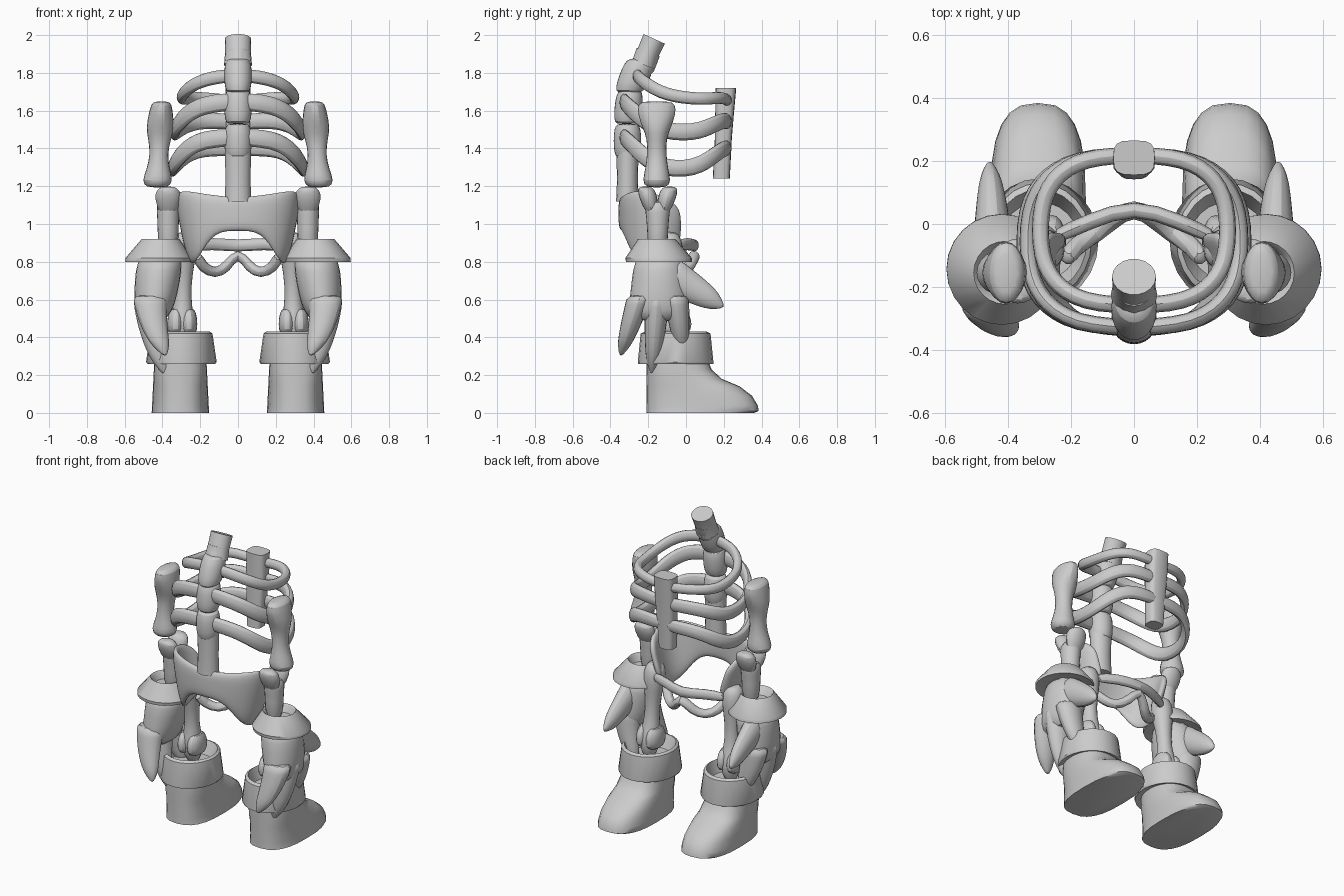
import bpy, bmesh, math
from mathutils import Vector

if "Cube" in bpy.data.objects:
    bpy.data.objects.remove(bpy.data.objects["Cube"])

GREY = (.6, .6, .6, 1)
material = bpy.data.materials.new("light_grey")
material.use_nodes = True
material.diffuse_color = GREY
material.node_tree.nodes["Principled BSDF"].inputs["Base Color"].default_value = GREY


def power_of(value, power):
    """Raise to a power but keep the sign, for squarish circles."""
    return math.copysign(abs(value) ** power, value)


def finish(name, bm, mirror=False, subsurf=1, angle=40, solid=0):
    """Turn a bmesh into a finished, shaded object."""
    bmesh.ops.recalc_face_normals(bm, faces=bm.faces)
    mesh = bpy.data.meshes.new(name)
    bm.to_mesh(mesh)
    bm.free()
    mesh.materials.append(material)
    part = bpy.data.objects.new(name, mesh)
    bpy.context.collection.objects.link(part)
    if mirror:
        part.modifiers.new("mirror", 'MIRROR')
    if solid:
        thickness = part.modifiers.new("thickness", 'SOLIDIFY')
        thickness.thickness, thickness.offset = solid, 0
    if subsurf:
        smooth = part.modifiers.new("smooth", 'SUBSURF')
        smooth.levels = smooth.render_levels = subsurf
    bpy.ops.object.select_all(action='DESELECT')
    part.select_set(True)
    bpy.context.view_layer.objects.active = part
    bpy.ops.object.shade_smooth_by_angle(angle=math.radians(angle))


def sweep(name, path, radii, up=(0, 0, 1), flat=False, sides=10, power=1, subsurf=1, **options):
    """Skin rings with (side, up) radii along a path; flat keeps every ring level."""
    bm = bmesh.new()
    points = [Vector(p) for p in path]
    last = len(points) - 1
    # Widen the cage so that the smoothed surface keeps the given radii
    swell = 3 / (2 + math.cos(math.tau / sides)) if subsurf else 1
    rings = []
    for i, (centre, (wide, deep)) in enumerate(zip(points, radii)):
        along = (points[min(i + 1, last)] - points[max(i - 1, 0)]).normalized()
        side = Vector((1, 0, 0)) if flat else along.cross(Vector(up)).normalized()
        over = Vector((0, 1, 0)) if flat else side.cross(along)
        ring = []
        for k in range(sides):
            turn = math.tau * k / sides
            c, s = power_of(math.cos(turn), power), power_of(math.sin(turn), power)
            ring.append(bm.verts.new(centre + (side * c * wide + over * s * deep) * swell))
        rings.append(ring)
    for a, b in zip(rings, rings[1:]):
        for k in range(sides):
            j = (k + 1) % sides
            bm.faces.new((a[k], a[j], b[j], b[k]))
    bm.faces.new(rings[0])
    bm.faces.new(rings[-1])
    finish(name, bm, subsurf=subsurf, **options)


def column(name, x, y, profile, lean=(0, 0), **options):
    """Upright part from (height, radius) or (height, width, depth) rings."""
    base = profile[0][0]
    path = [(x + lean[0] * (p[0] - base), y + lean[1] * (p[0] - base), p[0]) for p in profile]
    sweep(name, path, [(p[1], p[-1]) for p in profile], flat=True, **options)


def digit(name, root, tip, wide, deep, **options):
    """Tapered finger that curls sideways towards its tip."""
    root, tip = Vector(root), Vector(tip)
    path, radii = [], []
    for i in range(7):
        t = i / 6
        point = root.lerp(tip, t)
        point.x = root.x + (tip.x - root.x) * t * t
        path.append(point)
        taper = (1 - t ** 5) ** .5 * (1 - t / 2) + .1
        radii.append((wide * taper, deep * taper))
    sweep(name, path, radii, mirror=True, **options)


def mirrored_path(half):
    """Continue a path that ends on the centre line to the other side."""
    return half + [(-x, y, z) for x, y, z in reversed(half[:-1])]


# Spine: lumbar column, stacked vertebrae and tilted neck
column("lumbar_spine", 0, -.31, [(1.12, .07, .06), (1.24, .066, .055), (1.4, .07, .06)],
       sides=16, subsurf=0)
for i, (y, z, lean, deep) in enumerate([(-.31, 1.44, 0, 1), (-.305, 1.62, .1, 1),
                                        (-.27, 1.785, .35, 1.15)]):
    rings = [(z + h * .09, r, r * deep) for h, r in
             [(-1, .04), (-.95, .064), (-.4, .073), (.4, .073), (.95, .064), (1, .04)]]
    column(f"vertebra_{i + 1}", 0, y - lean * .09, rings, lean=(0, lean), sides=12)
NECK = [(0, -.27, 1.8), (0, -.225, 1.842), (0, -.2, 1.91), (0, -.168, 1.98)]
sweep("neck_joint", NECK[:3], [(.062, .065)] * 3, up=(0, 1, 0), sides=16, subsurf=0)
sweep("neck", NECK[1:], [(.074, .064), (.068, .06), (.07, .063)],
      up=(0, 1, 0), sides=18, subsurf=0)

# Rib pairs: squarish half loops from spine to breastbone, sagging at the sides
for i, (back, front, sag, width, rear) in enumerate([
        (1.79, 1.65, .05, .3, -.26), (1.65, 1.54, .11, .34, -.33), (1.46, 1.4, .14, .35, -.33)]):
    path, radii = [], []
    for k in range(13):
        t = k / 12
        out = max(math.sin(math.pi * t), 0)
        along = (1 - power_of(math.cos(math.pi * t), .8)) / 2
        path.append((width * out ** .7, rear + (.22 - rear) * along,
                     back + (front - back) * t - sag * out ** 3))
        radii.append((.027, (.048 if i else .036) - .006 * t))
    sweep(f"rib_pair_{i + 1}", path, radii, mirror=True, sides=8)

# Breastbone slab
column("breastbone", 0, .187, [(1.24, .05, .045), (1.45, .062, .045), (1.6, .068, .05),
                               (1.72, .066, .055)],
       lean=(0, .05), sides=16, power=.6, subsurf=0)

# Pelvis: bowl-shaped band from the back centre round to each hip wing
bm = bmesh.new()
grid = []
for spread, heights in [(1.04, (1.14, 1.16, 1.18, 1.18, 1.15, 1.08)),
                        (.96, (1.06, 1.06, 1.04, 1, 1, 1)),
                        (.8, (.96, .96, .82, .77, .8, .9))]:
    row = []
    for k, z in enumerate(heights):
        turn = k * .44
        x = .31 * spread * math.sin(turn) ** .8
        row.append(bm.verts.new((x, -.15 - .19 * power_of(math.cos(turn), .8), z)))
    grid.append(row)
for a, b in zip(grid, grid[1:]):
    for k in range(len(a) - 1):
        bm.faces.new((a[k], a[k + 1], b[k + 1], b[k]))
finish("pelvis", bm, mirror=True, subsurf=2, solid=.045, angle=60)
bar = mirrored_path([(.27, -.05, .88), (.14, .01, .9), (0, .06, .88)])
sweep("pubic_bar", bar, [(.025, .032)] * len(bar), sides=8)
loop = mirrored_path([(.22, -.12, .84), (.19, -.07, .77), (.12, -.03, .735), (.06, .02, .77),
                      (0, .055, .86)])
sweep("pubic_loop", loop, [(.03, .03)] * len(loop), up=(0, 1, 0), sides=8)

# Arms
column("upper_arm", .405, -.155, [
    (1.65, .035, .07), (1.635, .055, .1), (1.58, .064, .1), (1.51, .075, .075),
    (1.45, .06, .05), (1.37, .045, .05), (1.29, .06), (1.23, .082, .075), (1.19, .06)],
    lean=(-.05, 0), mirror=True)
column("forearm", .37, -.15, [(1.13, .06, .07), (1.06, .06, .065), (1, .055), (.84, .055)],
       mirror=True)
for tag, way in (("rear", -1), ("front", 1)):
    column(f"elbow_knob_{tag}", .37, -.15 + way * .025,
           [(1.04, .045, .03), (1.14, .072, .05), (1.18, .062, .045), (1.2, .03)],
           lean=(0, way * .25), mirror=True)

# Gloves: hollow flared cuff, palm, fingers and thumb
column("glove_cuff", .415, -.15, [
    (.87, .07), (.91, .09), (.92, .1), (.82, .176), (.8, .175), (.81, .12)],
    lean=(-.1, -.1), mirror=True, sides=24, subsurf=0)
column("glove_palm", .41, -.14, [
    (.84, .11, .12), (.76, .123, .14), (.63, .115, .15), (.54, .1, .16), (.48, .06, .12)],
    lean=(-.12, .02), mirror=True, sides=12)
for tag, start, end, drop in (("rear", -.24, -.345, .3), ("middle", -.15, -.18, .2),
                              ("front", -.055, -.015, .29)):
    digit(f"finger_{tag}", (.465, start, .63), (.385, end, drop), .085, .064, flat=True)
digit("thumb", (.45, -.1, .74), (.46, .2, .56), .06, .09)

# Legs
column("leg_bone", .285, -.09, [
    (.96, .04), (.92, .065), (.84, .068), (.74, .048), (.62, .042), (.54, .055),
    (.46, .06, .08), (.34, .04)], lean=(-.02, -.08), mirror=True)
for tag, way in (("inner", -1), ("outer", 1)):
    column(f"knee_knob_{tag}", .295 + way * .035, -.055,
           [(.56, .03, .05), (.5, .045, .085), (.44, .045, .085), (.41, .03, .05)], mirror=True)

# Boots: shaft flowing into the toe, with a hollow turned cuff
HEEL = -.21
boot_path, boot_radii = [], []
for z, toe in [(0, .36), (.01, .385), (.04, .38), (.09, .35), (.14, .285), (.18, .19),
               (.23, .135), (.33, .1)]:
    boot_path.append((.305, (HEEL + toe) / 2, z))
    boot_radii.append((.152 - z / 20, (toe - HEEL) / 2))
sweep("boot", boot_path, boot_radii, flat=True, mirror=True, sides=24, power=.75,
      subsurf=0, angle=50)
column("boot_cuff", .3, -.055, [
    (.28, .13), (.26, .18, .2), (.27, .187, .2), (.42, .165, .185), (.43, .15, .165),
    (.35, .125)], mirror=True, sides=24, subsurf=0)
